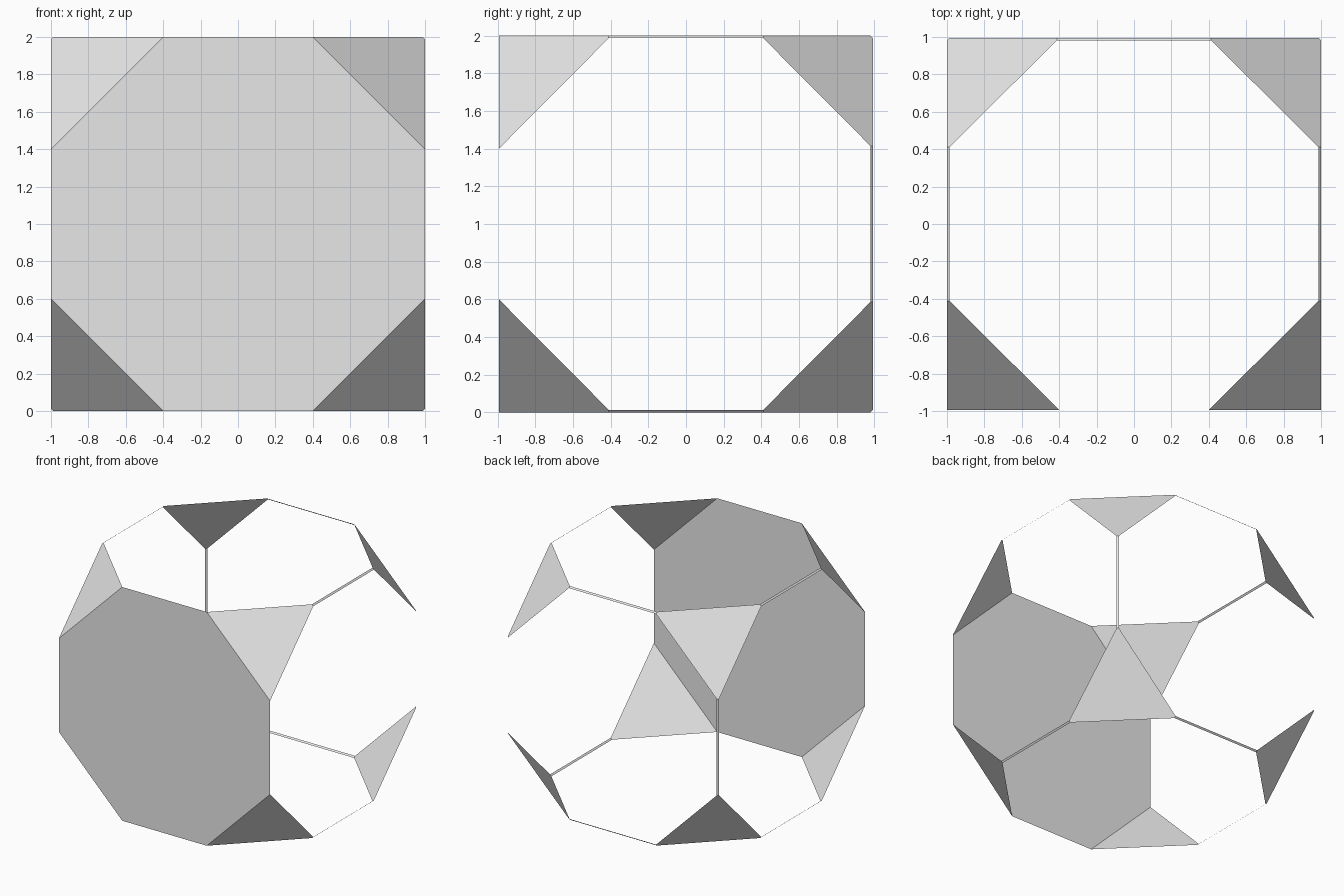
import bpy, bmesh
from math import radians
from itertools import product

CUT = 0.4        # where the corner cuts meet the cube edges
STRIP = 0.013    # inset of the thin edge strips
DEPTH = 0.994    # half depth, front to back

if "Cube" in bpy.data.objects:
    bpy.data.objects.remove(bpy.data.objects["Cube"], do_unlink=True)

grey = bpy.data.materials.new("light grey")
grey.use_nodes = True
grey.diffuse_color = (0.8, 0.8, 0.8, 1)
grey.node_tree.nodes["Principled BSDF"].inputs["Base Color"].default_value = grey.diffuse_color


def add_part(name, polygons):
    """Make one flat-shaded object from lists of corner points."""
    bm = bmesh.new()
    for points in polygons:
        face = bm.faces.new([bm.verts.new((x, y * DEPTH, z + 1)) for x, y, z in points])
        face.normal_update()
        # Turn every face away from the centre of the model
        if face.normal.dot(face.calc_center_median() - bm_centre) < 0:
            face.normal_flip()
    bmesh.ops.remove_doubles(bm, verts=bm.verts, dist=0.0001)
    mesh = bpy.data.meshes.new(name)
    bm.to_mesh(mesh)
    bm.free()
    mesh.materials.append(grey)
    bpy.context.collection.objects.link(bpy.data.objects.new(name, mesh))


from mathutils import Vector
bm_centre = Vector((0, 0, 1))


def corner(signs):
    """Corner plate: tips beside the open sides are split by the edge strips."""
    points = []
    for axis in range(3):
        tip = [float(s) for s in signs]
        tip[axis] *= CUT
        a, b = (axis + 1) % 3, (axis + 2) % 3
        if signs[1] < 0 and axis != 1:
            points.append(tip)          # sharp tip on the front panel
            continue
        for inset in (b, a):
            point = list(tip)
            point[inset] -= signs[inset] * STRIP
            point[axis] += signs[axis] * STRIP
            points.append(point)
    return points


def strip(axis, sign_a, sign_b):
    """Narrow slanted strip along one cube edge."""
    a, b = (axis + 1) % 3, (axis + 2) % 3
    points = []
    for inset, end in ((a, -1), (a, 1), (b, 1), (b, -1)):
        point = [0.0, 0.0, 0.0]
        point[a], point[b] = sign_a, sign_b
        point[inset] -= point[inset] * STRIP
        point[axis] = end * (CUT + STRIP)
        points.append(point)
    return points


# Solid eight-sided front panel
front = []
for sx, sz in ((1, 1), (-1, 1), (-1, -1), (1, -1)):
    pair = [(sx, -1, sz * CUT), (sx * CUT, -1, sz)]
    front += pair if sx == sz else pair[::-1]
add_part("front_panel", [front])

# Eight triangular corner plates
add_part("corner_plates", [corner(s) for s in product((-1, 1), repeat=3)])

# Strips along every edge that does not touch the front panel
strips = []
for axis, sa, sb in product(range(3), (-1, 1), (-1, 1)):
    ends = {(axis + 1) % 3: sa, (axis + 2) % 3: sb}
    if ends.get(1, 1) > 0:
        strips.append(strip(axis, sa, sb))
add_part("edge_strips", strips)
